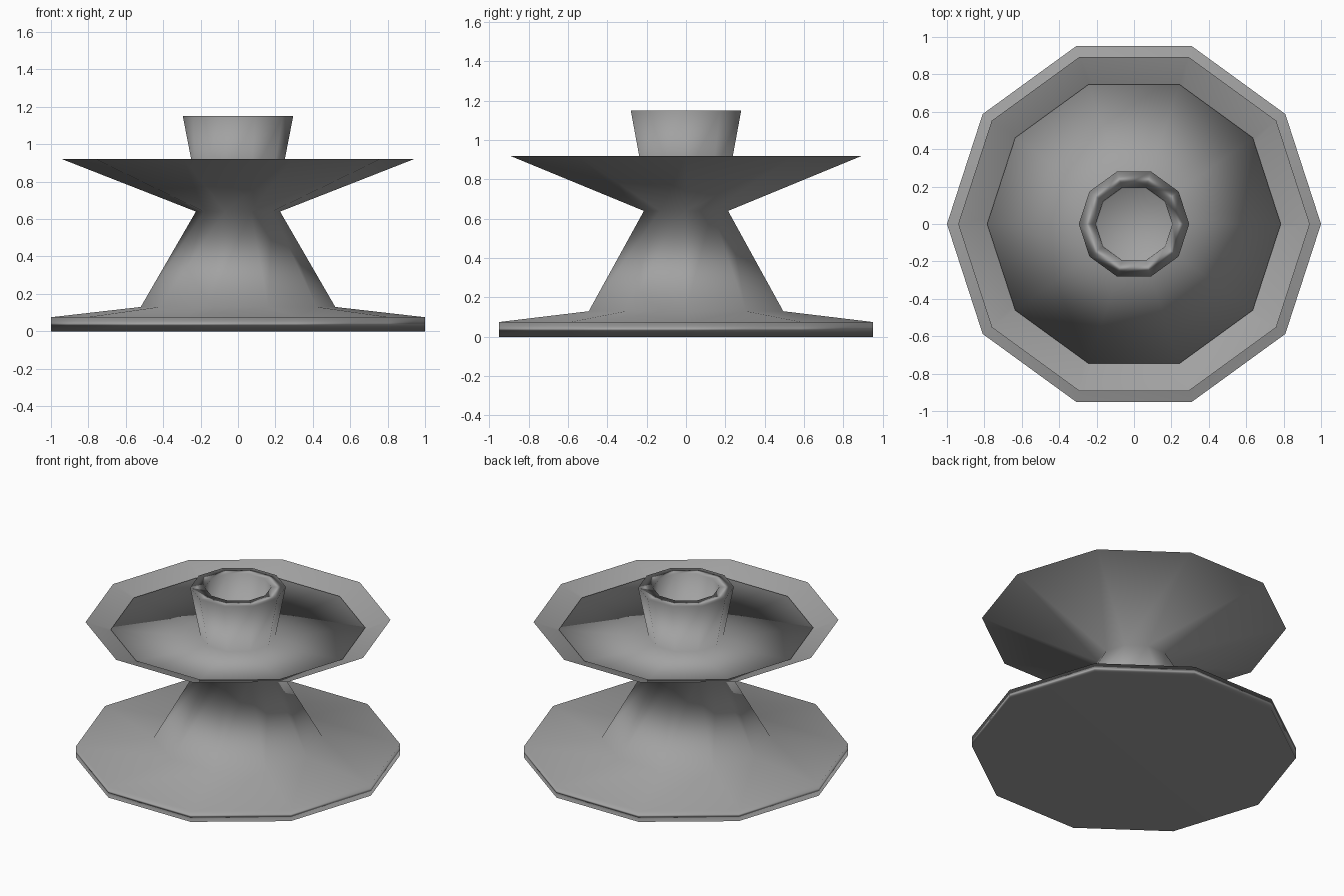
import bpy, bmesh
from math import cos, sin, pi

cube = bpy.data.objects.get("Cube")
if cube:
    bpy.data.objects.remove(cube)

SIDES = 10

metal = bpy.data.materials.new("warm_grey_metal")
metal.use_nodes = True
grey = (0.36, 0.36, 0.36, 1)
metal.diffuse_color = grey
metal.node_tree.nodes["Principled BSDF"].inputs["Base Color"].default_value = grey


def lathe(name, profile, cap_start=False, cap_end=False):
    """Turn an (radius, height) profile into a smooth ten-sided form."""
    bm = bmesh.new()
    rings = []
    for r, z in profile:
        rings.append([bm.verts.new((r * cos(2 * pi * i / SIDES),
                                    r * sin(2 * pi * i / SIDES), z))
                      for i in range(SIDES)])
    for a, b in zip(rings, rings[1:]):
        for i in range(SIDES):
            j = (i + 1) % SIDES
            bm.faces.new((a[i], a[j], b[j], b[i]))
    if cap_start:
        bm.faces.new(rings[0][::-1])
    if cap_end:
        bm.faces.new(rings[-1])
    for f in bm.faces:
        f.smooth = True
    mesh = bpy.data.meshes.new(name)
    bm.to_mesh(mesh)
    bm.free()
    mesh.materials.append(metal)
    obj = bpy.data.objects.new(name, mesh)
    bpy.context.collection.objects.link(obj)
    # Large faces dominate the shading of their shared edges
    mod = obj.modifiers.new("area_normals", 'WEIGHTED_NORMAL')
    mod.mode = 'FACE_AREA'
    return obj


# Foot plate, tapering pedestal and flared drip pan
lathe("foot_and_pan", [(1, 0), (1, 0.075), (0.52, 0.13),
                       (0.225, 0.64), (0.94, 0.92)], cap_start=True)

# Pan floor rising into the hollow holder cup
lathe("pan_floor_and_cup", [(0.25, 0.67), (0.785, 0.868), (0.23, 0.815),
                            (0.295, 1.15), (0.205, 1.15), (0.2, 0.9)],
      cap_end=True)
